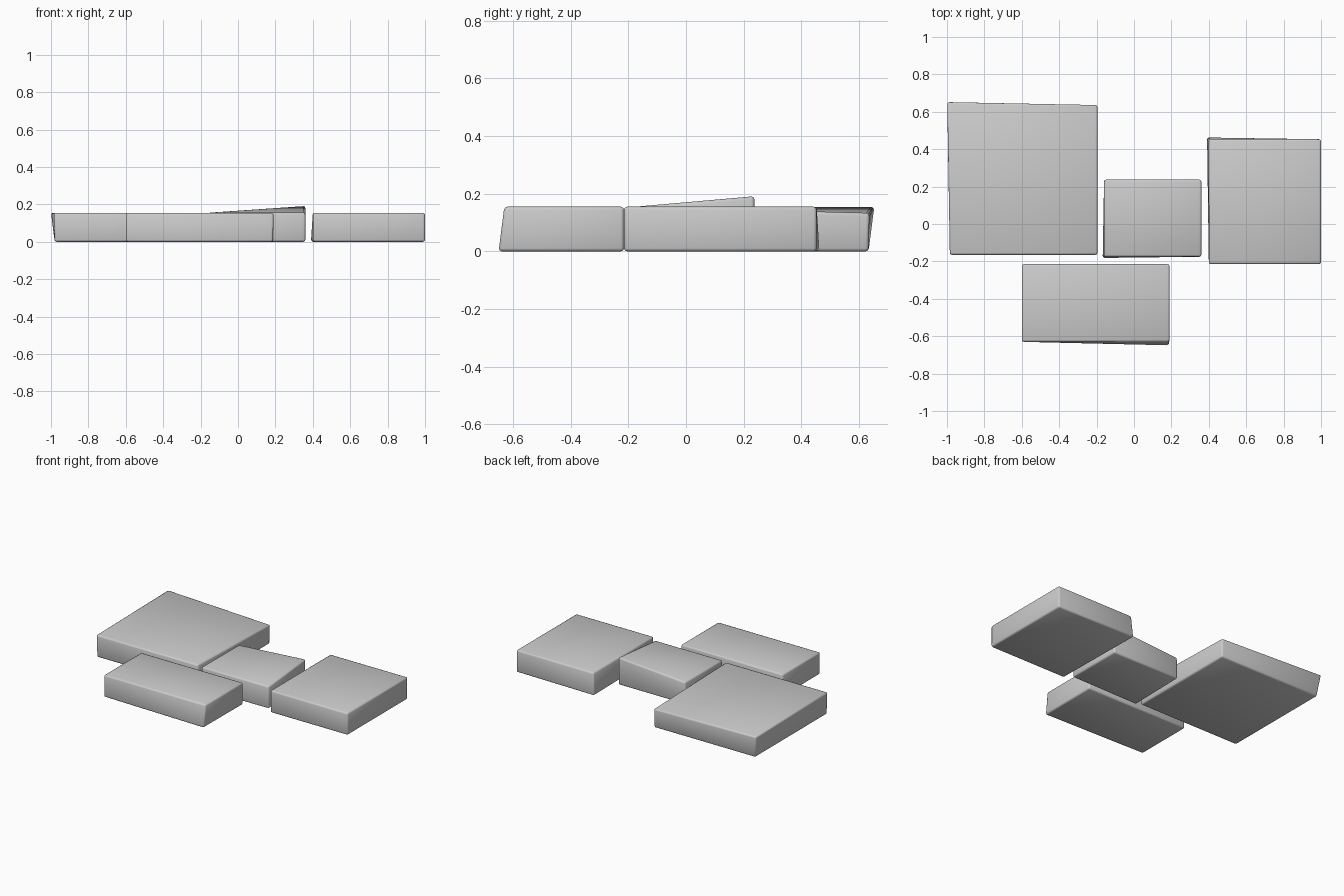
import bpy, bmesh

if "Cube" in bpy.data.objects:
    bpy.data.objects.remove(bpy.data.objects["Cube"])

H = 0.155  # common slab height


def slab(name, x0, x1, y0, y1, moved):
    """Paving stone: box with some corners knocked out of square, softly bevelled.
    moved maps (right, back, top) flags to a new corner position."""
    bm = bmesh.new()
    bmesh.ops.create_cube(bm, size=1)
    for v in bm.verts:
        key = tuple(int(c > 0) for c in v.co)
        box = ((x0, x1)[key[0]], (y0, y1)[key[1]], (0, H)[key[2]])
        v.co = moved.get(key, box)
    bmesh.ops.bevel(bm, geom=bm.edges[:], offset=0.011, segments=2,
                    profile=0.5, affect='EDGES')
    for f in bm.faces:
        f.smooth = True
    mesh = bpy.data.meshes.new(name)
    bm.to_mesh(mesh)
    bm.free()
    ob = bpy.data.objects.new(name, mesh)
    bpy.context.collection.objects.link(ob)


# Large back left stone: top back corners pushed out and dipped
slab("large_stone", -0.98, -0.195, -0.165, 0.633,
     {(0, 1, 1): (-1.0, 0.653, H), (1, 1, 1): (-0.195, 0.636, 0.133),
      (0, 0, 1): (-0.985, -0.165, H)})

# Small centre stone: one raised corner
slab("centre_stone", -0.16, 0.36, -0.175, 0.237,
     {(1, 1, 1): (0.36, 0.237, 0.192), (0, 0, 0): (-0.168, -0.182, 0)})

# Right stone: bottom back left corner pushed out
slab("right_stone", 0.40, 1.0, -0.215, 0.453, {(0, 1, 0): (0.39, 0.463, 0)})

# Front stone: bottom front right corner pushed out
slab("front_stone", -0.60, 0.19, -0.63, -0.215, {(1, 0, 0): (0.187, -0.65, 0)})
